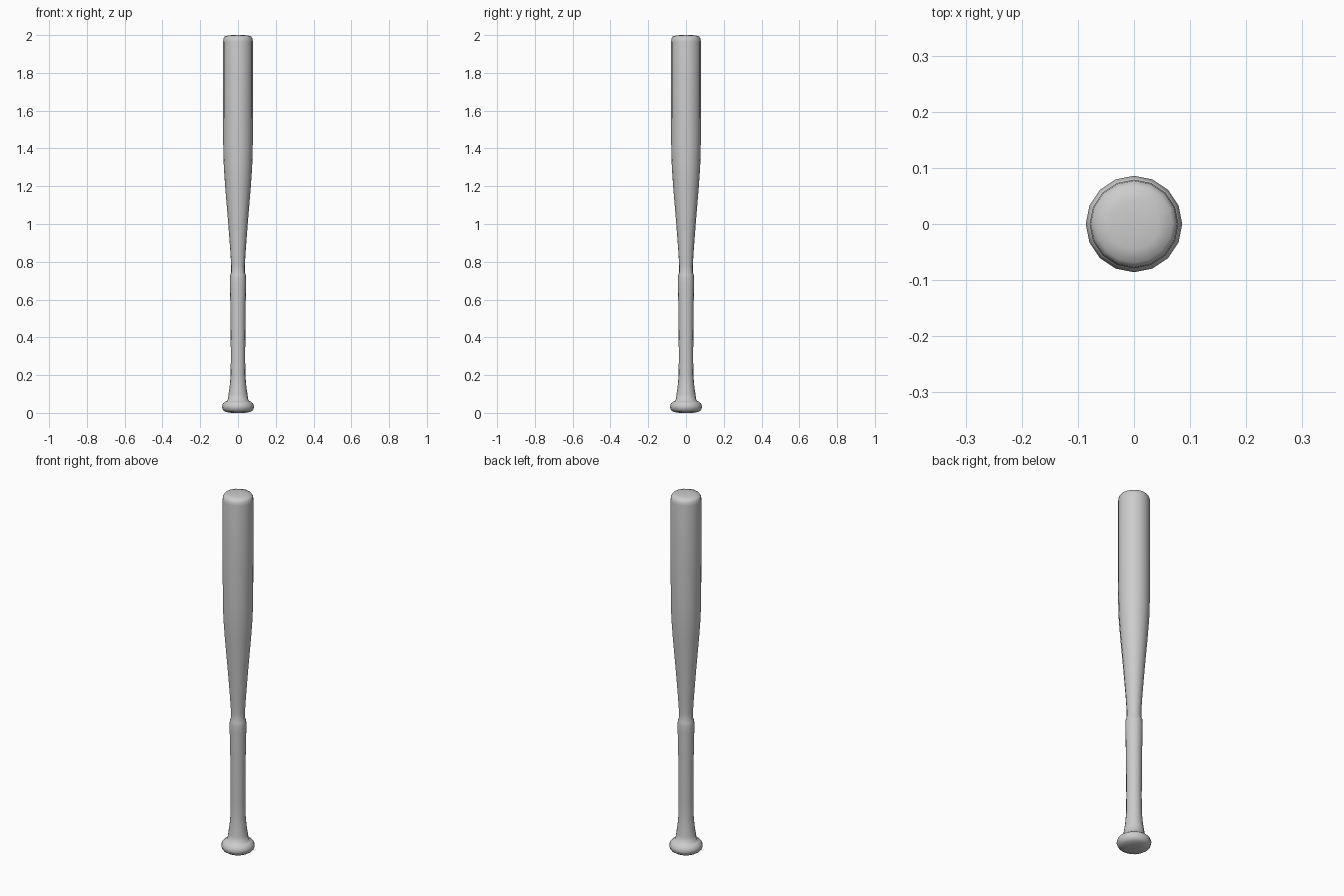
import bpy, bmesh, math

cube = bpy.data.objects.get("Cube")
if cube:
    bpy.data.objects.remove(cube, do_unlink=True)

SIDES = 16


def material(name, colour):
    mat = bpy.data.materials.new(name)
    mat.use_nodes = True
    mat.diffuse_color = colour
    mat.node_tree.nodes["Principled BSDF"].inputs["Base Color"].default_value = colour
    return mat


def lathe(name, profile, mat):
    """Turn a (radius, height) profile around z and cap both ends."""
    bm = bmesh.new()
    rings = []
    for radius, z in profile:
        angles = [math.tau * i / SIDES for i in range(SIDES)]
        rings.append([bm.verts.new((radius * math.cos(a), radius * math.sin(a), z))
                      for a in angles])
    for low, high in zip(rings, rings[1:]):
        for i in range(SIDES):
            j = (i + 1) % SIDES
            bm.faces.new((low[i], low[j], high[j], high[i]))
    bm.faces.new(rings[0][::-1])
    bm.faces.new(rings[-1])
    mesh = bpy.data.meshes.new(name)
    bm.to_mesh(mesh)
    bm.free()
    mesh.materials.append(mat)
    obj = bpy.data.objects.new(name, mesh)
    bpy.context.collection.objects.link(obj)
    bpy.ops.object.select_all(action="DESELECT")
    obj.select_set(True)
    bpy.context.view_layer.objects.active = obj
    bpy.ops.object.shade_smooth_by_angle(angle=math.radians(60))
    return obj


# Knob, flared grip, collar, tapered barrel and rounded tip in one turned body
knob = [(0.035, 0.0), (0.066, 0.005), (0.08, 0.015), (0.086, 0.033),
        (0.08, 0.05), (0.066, 0.061), (0.055, 0.066)]
grip = [(0.05, 0.1), (0.044, 0.14), (0.039, 0.2), (0.038, 0.3),
        (0.04, 0.55), (0.043, 0.68), (0.043, 0.715), (0.041, 0.73)]
barrel = [(0.036, 0.745), (0.036, 0.78), (0.041, 0.86), (0.053, 1.02),
          (0.068, 1.2), (0.075, 1.3), (0.078, 1.4), (0.079, 1.6)]
tip = [(0.079, 1.965), (0.077, 1.982), (0.069, 1.993), (0.045, 1.999), (0.012, 2.0)]

lathe("bat_body", knob + grip + barrel + tip, material("light grey", (0.6, 0.6, 0.6, 1)))
